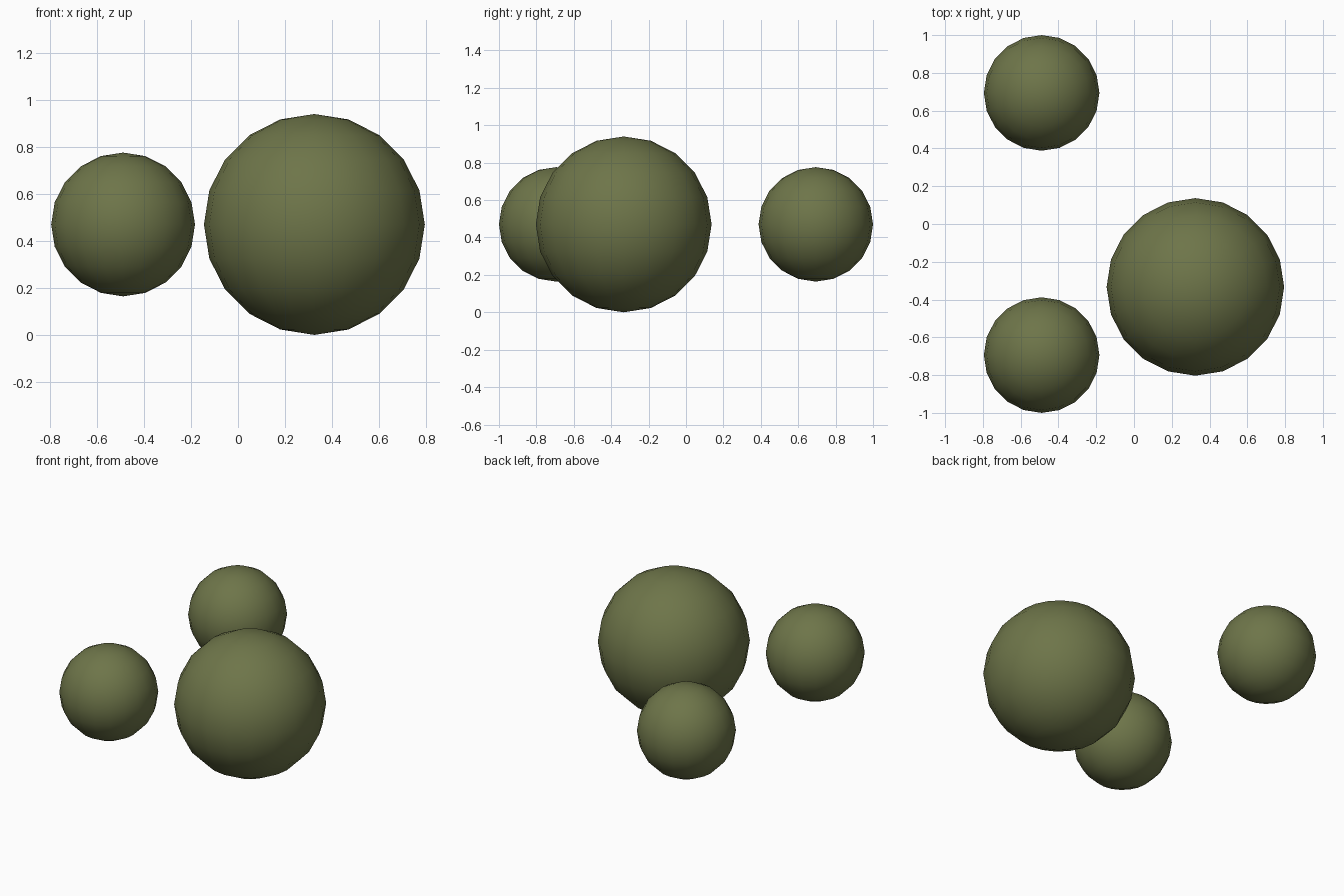
import bpy

if "Cube" in bpy.data.objects:
    bpy.data.objects.remove(bpy.data.objects["Cube"])

# Single olive colour
olive = bpy.data.materials.new("olive green")
olive.diffuse_color = (0.155, 0.178, 0.067, 1.0)
olive.use_nodes = True
olive.node_tree.nodes["Principled BSDF"].inputs["Base Color"].default_value = olive.diffuse_color


def ball(name, radius, location):
    """Low-poly ball with smooth shading."""
    bpy.ops.mesh.primitive_uv_sphere_add(
        segments=20, ring_count=10, radius=radius, location=location)
    obj = bpy.context.object
    obj.name = name
    obj.data.materials.append(olive)
    bpy.ops.object.shade_smooth()
    return obj


# One large ball and a pair of small ones, all centred at the same height
HEIGHT = 0.47
ball("large_ball", 0.47, (0.325, -0.333, HEIGHT))
for side, name in ((-1, "front_small_ball"), (1, "back_small_ball")):
    ball(name, 0.306, (-0.489, side * 0.694, HEIGHT))
